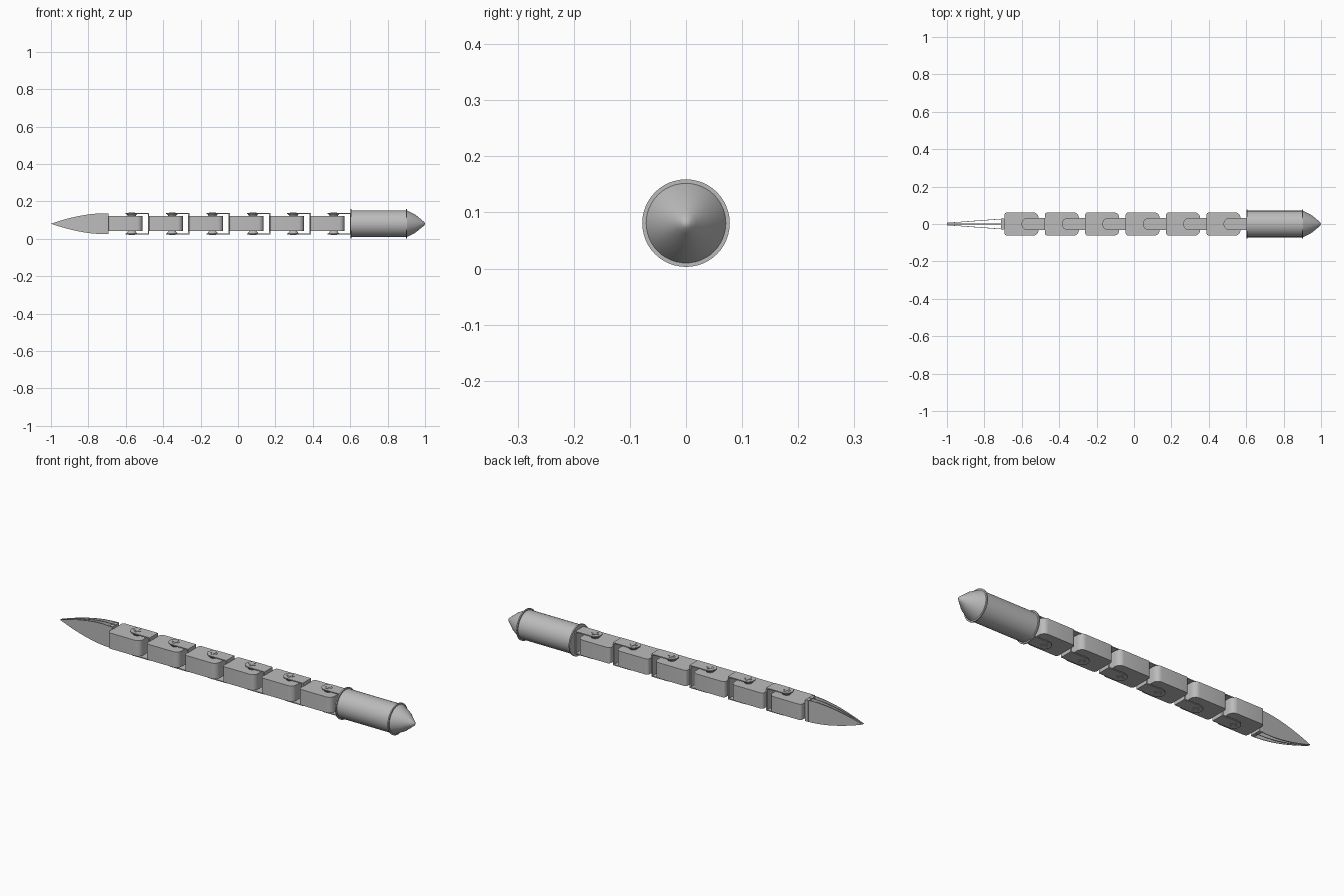
import bpy, bmesh, math
from mathutils import Matrix, Vector

cube = bpy.data.objects.get("Cube")
if cube:
    bpy.data.objects.remove(cube, do_unlink=True)

MID = 0.081      # height of the long axis
PITCH = 0.216    # spacing of the links

steel = bpy.data.materials.new("grey steel")
steel.use_nodes = True
colour = (0.5, 0.5, 0.5, 1)
steel.diffuse_color = colour
steel.node_tree.nodes["Principled BSDF"].inputs["Base Color"].default_value = colour


def finish(bm, name, smooth=True):
    bmesh.ops.recalc_face_normals(bm, faces=bm.faces)
    mesh = bpy.data.meshes.new(name)
    bm.to_mesh(mesh)
    bm.free()
    mesh.materials.append(steel)
    ob = bpy.data.objects.new(name, mesh)
    bpy.context.collection.objects.link(ob)
    if smooth:
        bpy.ops.object.select_all(action='DESELECT')
        ob.select_set(True)
        bpy.context.view_layer.objects.active = ob
        bpy.ops.object.shade_smooth_by_angle(angle=math.radians(35))
    return ob


def prism(bm, outline, offset):
    """Extrude a closed outline of 3D points by a vector."""
    face = bm.faces.new([bm.verts.new(p) for p in outline])
    ext = bmesh.ops.extrude_face_region(bm, geom=[face])
    verts = [v for v in ext["geom"] if isinstance(v, bmesh.types.BMVert)]
    bmesh.ops.translate(bm, verts=verts, vec=offset)


def arc(cx, cy, r, start, steps=6, sweep=90):
    return [(cx + r * math.cos(math.radians(start + sweep * i / steps)),
             cy + r * math.sin(math.radians(start + sweep * i / steps)))
            for i in range(steps + 1)]


def box(bm, x0, x1, y0, y1, z0, z1):
    prism(bm, [(x0, y0, z0), (x1, y0, z0), (x1, y1, z0), (x0, y1, z0)], (0, 0, z1 - z0))


def lathe(name, profile, segments=48):
    """Spin (x, radius) points around the long axis."""
    bm = bmesh.new()
    verts = [bm.verts.new((x, 0, MID + r)) for x, r in profile]
    edges = [bm.edges.new(pair) for pair in zip(verts, verts[1:])]
    bmesh.ops.spin(bm, geom=verts + edges, cent=(0, 0, MID), axis=(1, 0, 0),
                   angle=2 * math.pi, steps=segments)
    bmesh.ops.remove_doubles(bm, verts=bm.verts, dist=0.0001)
    return finish(bm, name)


def link_body(name, x0):
    x1, w, a, b = x0 + 0.182, 0.062, 0.015, 0.028
    outline = (arc(x1 - b, w - b, b, 0) + arc(x0 + a, w - a, a, 90)
               + arc(x0 + a, a - w, a, 180) + arc(x1 - b, b - w, b, 270))
    bm = bmesh.new()
    prism(bm, [(x, y, MID - 0.04) for x, y in outline], (0, 0, 0.08))
    finish(bm, name)


def bracket(name, pin, back):
    """Thin U-shaped fork reaching from the next link over the pin."""
    r, t, h = 0.033, 0.005, 0.058
    outline = arc(pin, 0, r, 90, 14, 180) + [(back, -r), (back, r)]
    bm = bmesh.new()
    for z in (MID + h - t, MID - h):
        prism(bm, [(x, y, z) for x, y in outline], (0, 0, t))
    box(bm, back - t, back + 0.002, -r, r, MID - h, MID + h)
    finish(bm, name)


def pin(name, x):
    """Flared spacer with a raised cross, above and below."""
    bm = bmesh.new()
    for s in (1, -1):
        bmesh.ops.create_cone(bm, cap_ends=True, segments=24, depth=0.016,
                              radius1=0.018 if s > 0 else 0.03,
                              radius2=0.03 if s > 0 else 0.018,
                              matrix=Matrix.Translation((x, 0, MID + s * 0.046)))
        z = MID + s * 0.0585
        box(bm, x - 0.018, x + 0.018, -0.005, 0.005, z - 0.0015, z + 0.0015)
        box(bm, x - 0.005, x + 0.005, -0.018, 0.018, z - 0.0015, z + 0.0015)
    finish(bm, name)


# Chain of links
for i in range(6):
    start = -0.693 + PITCH * i
    link_body(f"link_body_{i + 1}", start)
    bracket(f"link_bracket_{i + 1}", start + 0.125, start + PITCH)
    pin(f"link_pin_{i + 1}", start + 0.125)

# Handle: rimmed tube with a pointed pommel
lathe("handle", [(0.602, 0), (0.602, 0.078), (0.608, 0.078), (0.608, 0.071),
                 (0.898, 0.071), (0.898, 0.078), (0.904, 0.078), (0.904, 0.071),
                 (0.95, 0.047), (0.985, 0.018), (0.996, 0.009), (1.0, 0)])

# Blade: three thin leaves that meet near the tip
steps = 14
upper = []
for i in range(steps + 1):
    u = i / steps
    upper.append((-1 + 0.27 * u, 0.055 * (1 - (1 - u) ** 1.7)))
upper.append((-0.693, 0.055))
for name, y_tip, y_base in (("blade_core", 0, 0), ("blade_left", 0.005, 0.028),
                            ("blade_right", -0.005, -0.028)):
    rim = [(x, z) for x, z in upper] + [(x, -z) for x, z in reversed(upper[1:])]
    bm = bmesh.new()
    prism(bm, [(x, y_tip + (y_base - y_tip) * (x + 1) / 0.307 - 0.0015, MID + z)
               for x, z in rim], (0, 0.003, 0))
    finish(bm, name, smooth=False)

# Plate closing the blade base
bm = bmesh.new()
box(bm, -0.71, -0.692, -0.029, 0.029, MID - 0.053, MID + 0.053)
finish(bm, "blade_base")
